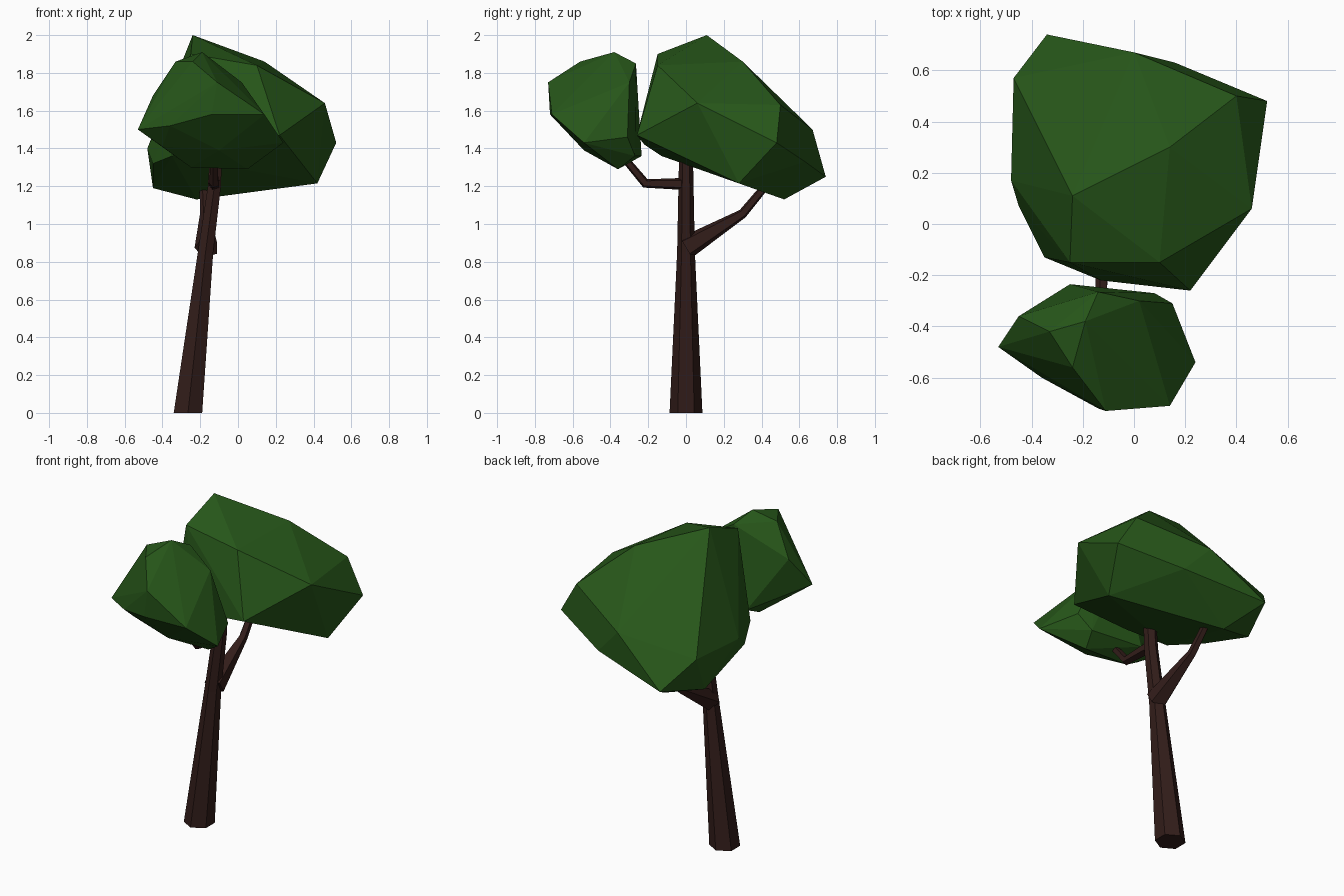
import bpy, bmesh
from mathutils import Vector
from math import cos, sin, tau

if "Cube" in bpy.data.objects:
    bpy.data.objects.remove(bpy.data.objects["Cube"])


def material(name, rgb):
    m = bpy.data.materials.new(name)
    m.diffuse_color = (*rgb, 1)
    m.use_nodes = True
    m.node_tree.nodes["Principled BSDF"].inputs["Base Color"].default_value = m.diffuse_color
    return m


BARK = material("bark", (0.032, 0.012, 0.010))
LEAF = material("leaf", (0.020, 0.095, 0.010))


def finish(bm, name, mat):
    bmesh.ops.recalc_face_normals(bm, faces=bm.faces)
    me = bpy.data.meshes.new(name)
    bm.to_mesh(me)
    bm.free()
    me.materials.append(mat)
    ob = bpy.data.objects.new(name, me)
    bpy.context.collection.objects.link(ob)


def limb(name, stations, sides, flat=False):
    """Tapered tube through (x, y, z, radius) stations; flat keeps rings level."""
    bm = bmesh.new()
    pts = [Vector(s[:3]) for s in stations]
    rings = []
    for i, s in enumerate(stations):
        d = (pts[min(i + 1, len(pts) - 1)] - pts[max(i - 1, 0)]).normalized()
        if flat:
            u, v = Vector((1, 0, 0)), Vector((0, 1, 0))
        else:
            u = Vector((1, 0, 0))
            v = d.cross(u).normalized()
        rings.append([bm.verts.new(pts[i] + s[3] * (u * cos(tau * (k + .5) / sides)
                                                    + v * sin(tau * (k + .5) / sides)))
                      for k in range(sides)])
    for a, b in zip(rings, rings[1:]):
        for k in range(sides):
            n = (k + 1) % sides
            bm.faces.new((a[k], a[n], b[n], b[k]))
    bm.faces.new(rings[0])
    bm.faces.new(rings[-1])
    finish(bm, name, BARK)


def crown(name, points):
    """Faceted leaf mass: convex hull of a few corners."""
    bm = bmesh.new()
    for p in points:
        bm.verts.new(p)
    r = bmesh.ops.convex_hull(bm, input=bm.verts)
    junk = {g for g in r["geom_interior"] + r["geom_unused"]
            if isinstance(g, bmesh.types.BMVert)}
    bmesh.ops.delete(bm, geom=list(junk), context='VERTS')
    finish(bm, name, LEAF)


# Trunk and branches
limb("trunk", [(-.265, 0, 0, .087), (-.172, 0, .85, .047),
               (-.125, 0, 1.2, .040), (-.11, 0, 1.5, .034)], 6, flat=True)
limb("back_branch", [(-.165, .0, .875, .065), (-.175, .30, 1.055, .026),
                     (-.185, .47, 1.26, .020)], 5)
limb("front_branch", [(-.125, 0, 1.212, .034), (-.125, -.215, 1.215, .026),
                      (-.125, -.37, 1.40, .020)], 5)

# Large leaf mass
crown("large_crown", [
    (-.24, .11, 2.0), (.14, .30, 1.86), (-.25, -.15, 1.90), (.10, -.15, 1.84),
    (.46, .06, 1.64), (.52, .48, 1.43), (.22, -.26, 1.47), (.40, .50, 1.63),
    (-.34, .74, 1.25), (-.47, .57, 1.42), (-.48, .17, 1.40), (.42, .28, 1.215),
    (-.22, .52, 1.13), (0, .67, 1.50), (.16, .63, 1.33), (-.35, -.13, 1.36),
    (-.13, -.22, 1.42), (-.45, .07, 1.32), (-.45, .46, 1.19)])

# Small leaf mass
crown("small_crown", [
    (-.53, -.48, 1.50), (-.45, -.36, 1.68), (-.33, -.42, 1.86), (-.19, -.38, 1.91),
    (-.24, -.56, 1.86), (-.11, -.73, 1.75), (.14, -.71, 1.58), (.24, -.54, 1.43),
    (.15, -.31, 1.46), (-.14, -.265, 1.85), (-.25, -.235, 1.36), (-.36, -.60, 1.52),
    (.02, -.30, 1.75), (.05, -.36, 1.29), (-.25, -.36, 1.30), (-.10, -.54, 1.39),
    (-.14, -.72, 1.58), (.08, -.27, 1.36), (-.40, -.45, 1.41)])
